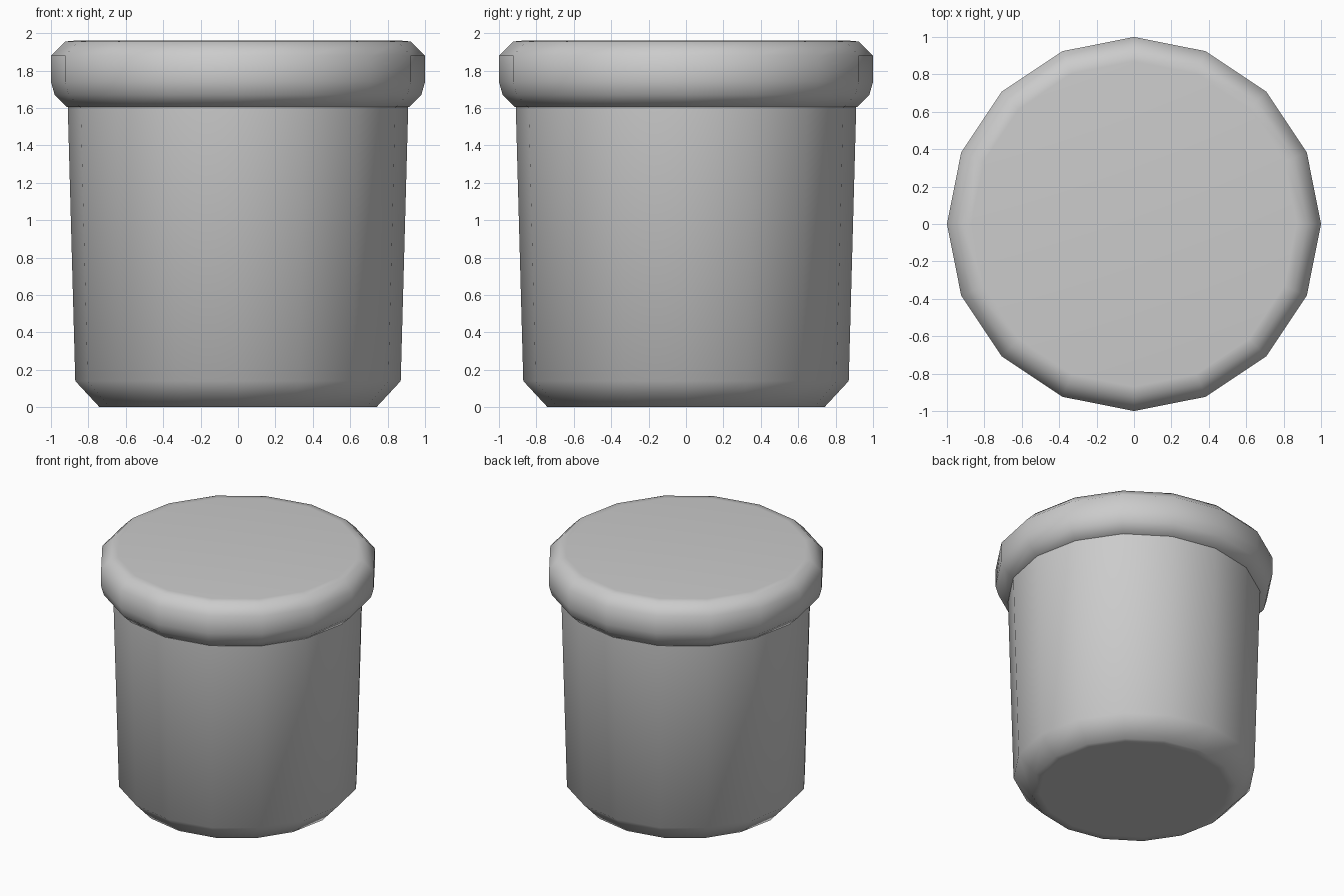
import bpy
import bmesh
from math import cos, sin, tau

SIDES = 16

cube = bpy.data.objects.get("Cube")
if cube:
    bpy.data.objects.remove(cube, do_unlink=True)

# One plain grey for the whole jar
grey = bpy.data.materials.new("plain_grey")
grey.use_nodes = True
colour = (0.6, 0.6, 0.6, 1)
grey.diffuse_color = colour
grey.node_tree.nodes["Principled BSDF"].inputs["Base Color"].default_value = colour


def turned_part(name, profile):
    """Revolve (radius, height) points from bottom to top and cap both ends."""
    bm = bmesh.new()
    rings = []
    for r, z in profile:
        rings.append([bm.verts.new((r * cos(tau * i / SIDES), r * sin(tau * i / SIDES), z))
                      for i in range(SIDES)])
    for low, high in zip(rings, rings[1:]):
        for i in range(SIDES):
            j = (i + 1) % SIDES
            bm.faces.new((low[i], low[j], high[j], high[i]))
    bm.faces.new(rings[0][::-1])
    bm.faces.new(rings[-1])
    for face in bm.faces:
        face.smooth = True
    mesh = bpy.data.meshes.new(name)
    bm.to_mesh(mesh)
    bm.free()
    mesh.materials.append(grey)
    obj = bpy.data.objects.new(name, mesh)
    bpy.context.collection.objects.link(obj)
    return obj


# Tapered body with a chamfered foot, tucked slightly into the lid
turned_part("jar_body", [(0.68, 0), (0.74, 0), (0.87, 0.14), (0.91, 1.6), (0.911, 1.64)])

# Rounded overhanging lid with a flat top
turned_part("jar_lid", [(0.86, 1.605), (0.915, 1.605), (0.98, 1.67), (1.0, 1.74),
                        (1.0, 1.88), (0.925, 1.955), (0.87, 1.96)])
